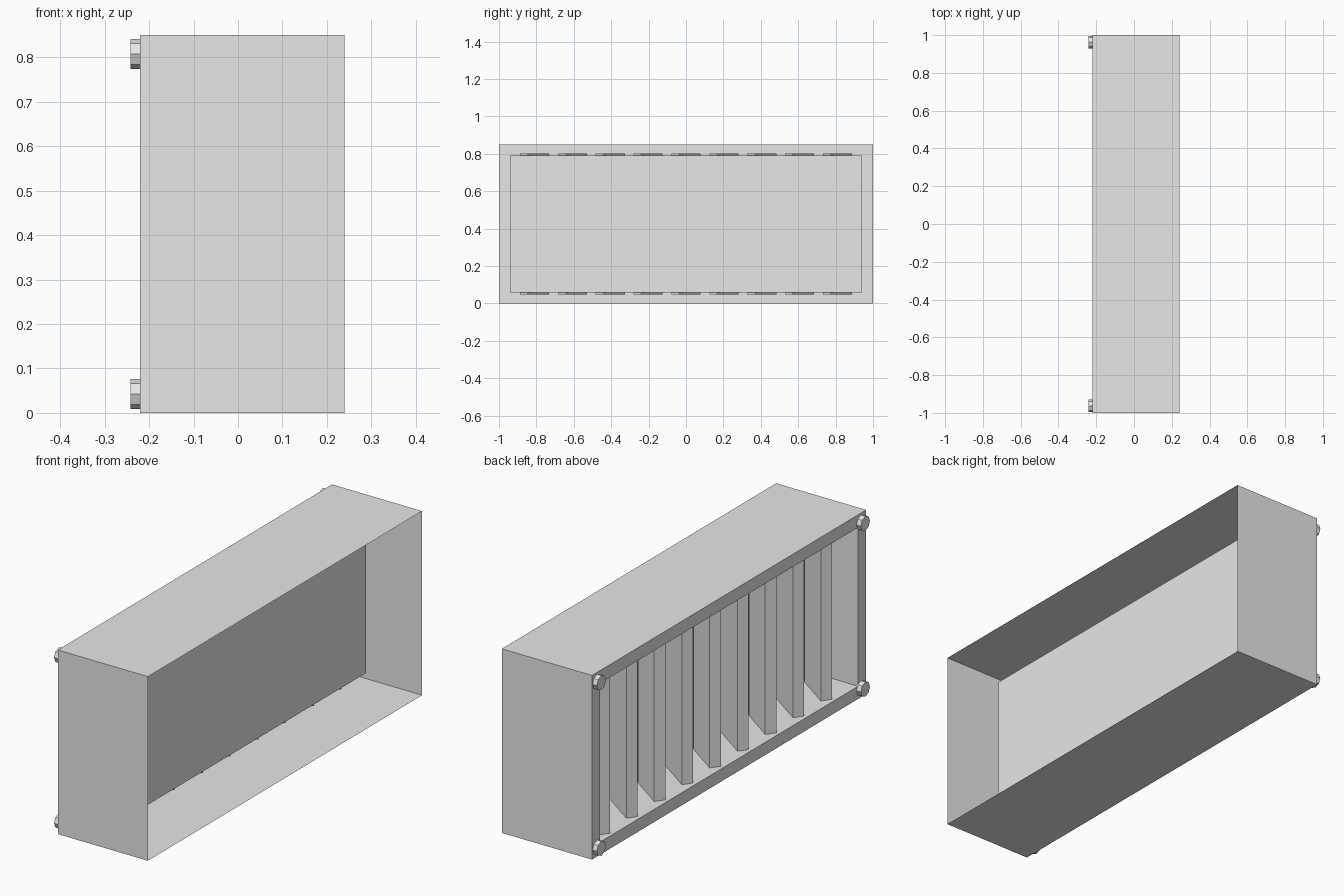
import bpy
import bmesh
import math
from mathutils import Matrix, Vector

cube = bpy.data.objects.get("Cube")
if cube:
    bpy.data.objects.remove(cube, do_unlink=True)

# Overall sizes
X_BACK, X_OPEN = -0.22, 0.24
HEIGHT, LENGTH = 0.85, 2.0
RIM = 0.083
POCKET_DEPTH = 0.214

grey = bpy.data.materials.new("light grey metal")
grey.use_nodes = True
colour = (0.8, 0.8, 0.8, 1)
grey.diffuse_color = colour
grey.node_tree.nodes["Principled BSDF"].inputs["Base Color"].default_value = colour


def add_object(name, bm):
    mesh = bpy.data.meshes.new(name)
    bm.to_mesh(mesh)
    bm.free()
    mesh.materials.append(grey)
    obj = bpy.data.objects.new(name, mesh)
    bpy.context.collection.objects.link(obj)
    return obj


def box(bm, size, matrix):
    bmesh.ops.create_cube(bm, size=1, matrix=matrix @ Matrix.Diagonal((*size, 1)))


# Thin housing: open on the left, with a recessed pocket on the right
bm = bmesh.new()
depth = X_OPEN - X_BACK
centre = Matrix.Translation(((X_BACK + X_OPEN) / 2, 0, HEIGHT / 2))
box(bm, (depth, LENGTH, HEIGHT), centre)
bm.normal_update()
opening = [f for f in bm.faces if f.normal.x > 0.9]
bmesh.ops.delete(bm, geom=opening, context='FACES_ONLY')
pocket = next(f for f in bm.faces if f.normal.x < -0.9)
bmesh.ops.inset_region(bm, faces=[pocket], thickness=RIM)
result = bmesh.ops.extrude_face_region(bm, geom=[pocket])
floor_verts = [v for v in result["geom"] if isinstance(v, bmesh.types.BMVert)]
bmesh.ops.translate(bm, verts=floor_verts, vec=Vector((POCKET_DEPTH, 0, 0)))
if pocket.is_valid:
    bmesh.ops.delete(bm, geom=[pocket], context='FACES_ONLY')
add_object("housing", bm)

# Angled upright slats whose ends pass through the pocket walls
for i in range(9):
    bm = bmesh.new()
    place = Matrix.Translation((-0.108, (i - 4) * 0.2025, HEIGHT / 2))
    box(bm, (0.2, 0.05, 0.755), place @ Matrix.Rotation(math.radians(-35), 4, 'Z'))
    add_object(f"slat_{i + 1}", bm)

# Eight-sided bolt heads at the rim corners
for y, side in ((-0.9625, "front"), (0.9625, "back")):
    for z, level in ((0.0425, "lower"), (HEIGHT - 0.0425, "upper")):
        bm = bmesh.new()
        place = Matrix.Translation((-0.231, y, z)) @ Matrix.Rotation(math.pi / 2, 4, 'Y')
        bmesh.ops.create_cone(bm, cap_ends=True, segments=8, radius1=0.0335,
                              radius2=0.0335, depth=0.022, matrix=place)
        add_object(f"{level}_{side}_bolt", bm)
